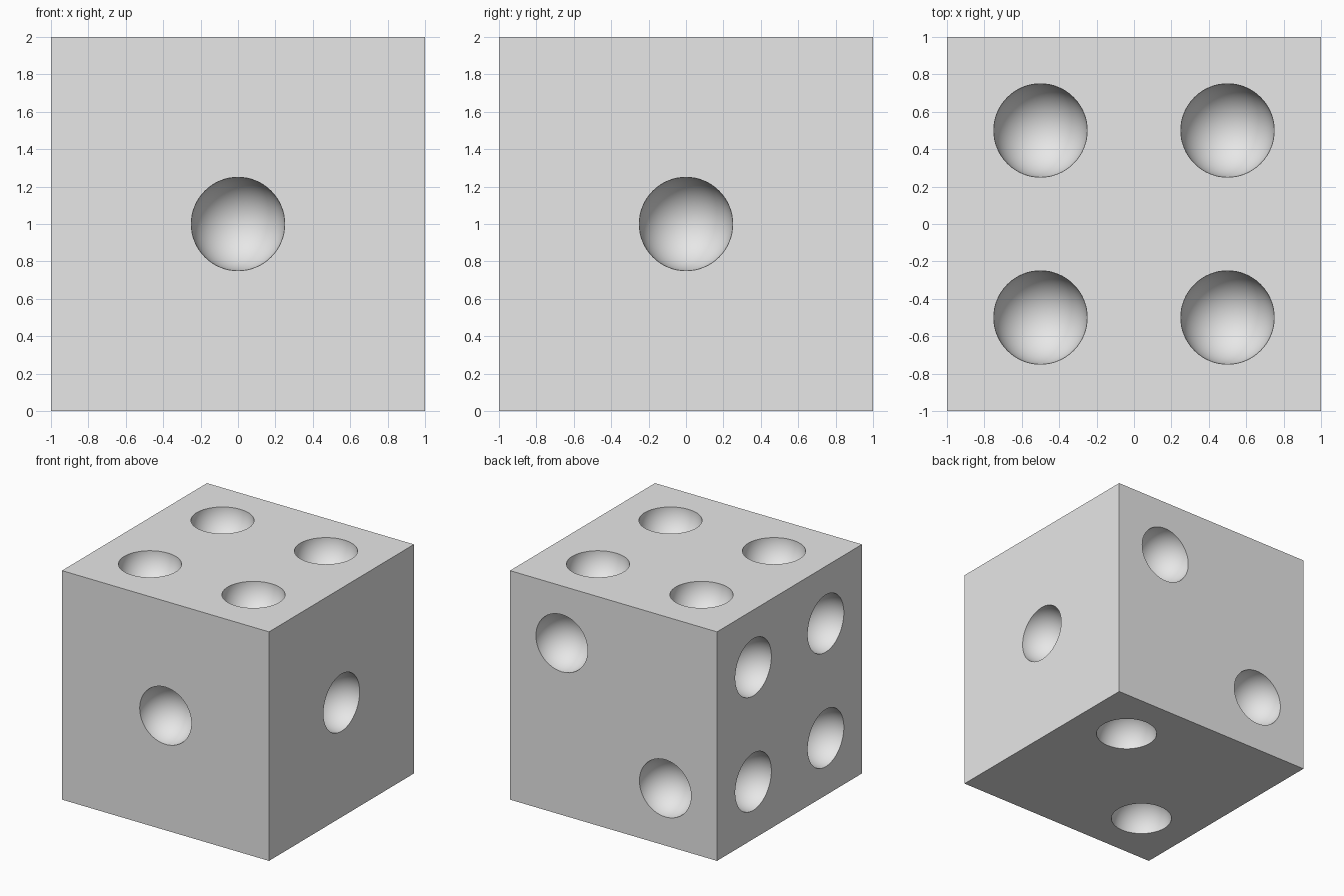
import bpy, bmesh
from mathutils import Matrix, Vector

default = bpy.data.objects.get("Cube")
if default:
    bpy.data.objects.remove(default, do_unlink=True)

PIP_RADIUS = 0.25
CENTRE = Vector((0, 0, 1))

grey = bpy.data.materials.new("light_grey")
grey.use_nodes = True
colour = (0.8, 0.8, 0.8, 1)
grey.diffuse_color = colour
for node in grey.node_tree.nodes:
    if node.type == 'BSDF_PRINCIPLED':
        node.inputs["Base Color"].default_value = colour


def make_object(name, bm):
    mesh = bpy.data.meshes.new(name)
    bm.to_mesh(mesh)
    bm.free()
    mesh.materials.append(grey)
    obj = bpy.data.objects.new(name, mesh)
    bpy.context.collection.objects.link(obj)
    return obj


# Solid cube body
bm = bmesh.new()
bmesh.ops.create_cube(bm, size=2, matrix=Matrix.Translation(CENTRE))
die = make_object("die_body", bm)

# Pip centres on each face, relative to the cube centre
h = 0.5
pairs = [(a, b) for a in (-h, h) for b in (-h, h)]
pips = {
    (0, -1, 0): [(0, -1, 0)],                        # front: one
    (1, 0, 0): [(1, 0, 0)],                          # right: one
    (0, 1, 0): [(h, 1, h), (-h, 1, -h)],             # back: two
    (0, 0, -1): [(h, h, -1), (-h, -h, -1)],          # bottom: two
    (0, 0, 1): [(a, b, 1) for a, b in pairs],        # top: four
    (-1, 0, 0): [(-1, a, b) for a, b in pairs],      # left: four
}

# Ball cutters, poles along each face normal
bm = bmesh.new()
for normal, spots in pips.items():
    turn = Vector((0, 0, 1)).rotation_difference(Vector(normal)).to_matrix().to_4x4()
    for spot in spots:
        bmesh.ops.create_uvsphere(
            bm, u_segments=64, v_segments=33, radius=PIP_RADIUS,
            matrix=Matrix.Translation(CENTRE + Vector(spot)) @ turn)
cutter = make_object("pip_cutter", bm)
cutter.hide_render = True

# Hollow out the pips
cut = die.modifiers.new("pips", 'BOOLEAN')
cut.operation = 'DIFFERENCE'
cut.solver = 'EXACT'
cut.object = cutter
bpy.ops.object.select_all(action='DESELECT')
die.select_set(True)
bpy.context.view_layer.objects.active = die
bpy.ops.object.modifier_apply(modifier=cut.name)
bpy.data.objects.remove(cutter, do_unlink=True)

# Smooth hollows, crisp rims and cube edges
bpy.ops.object.shade_smooth_by_angle()
